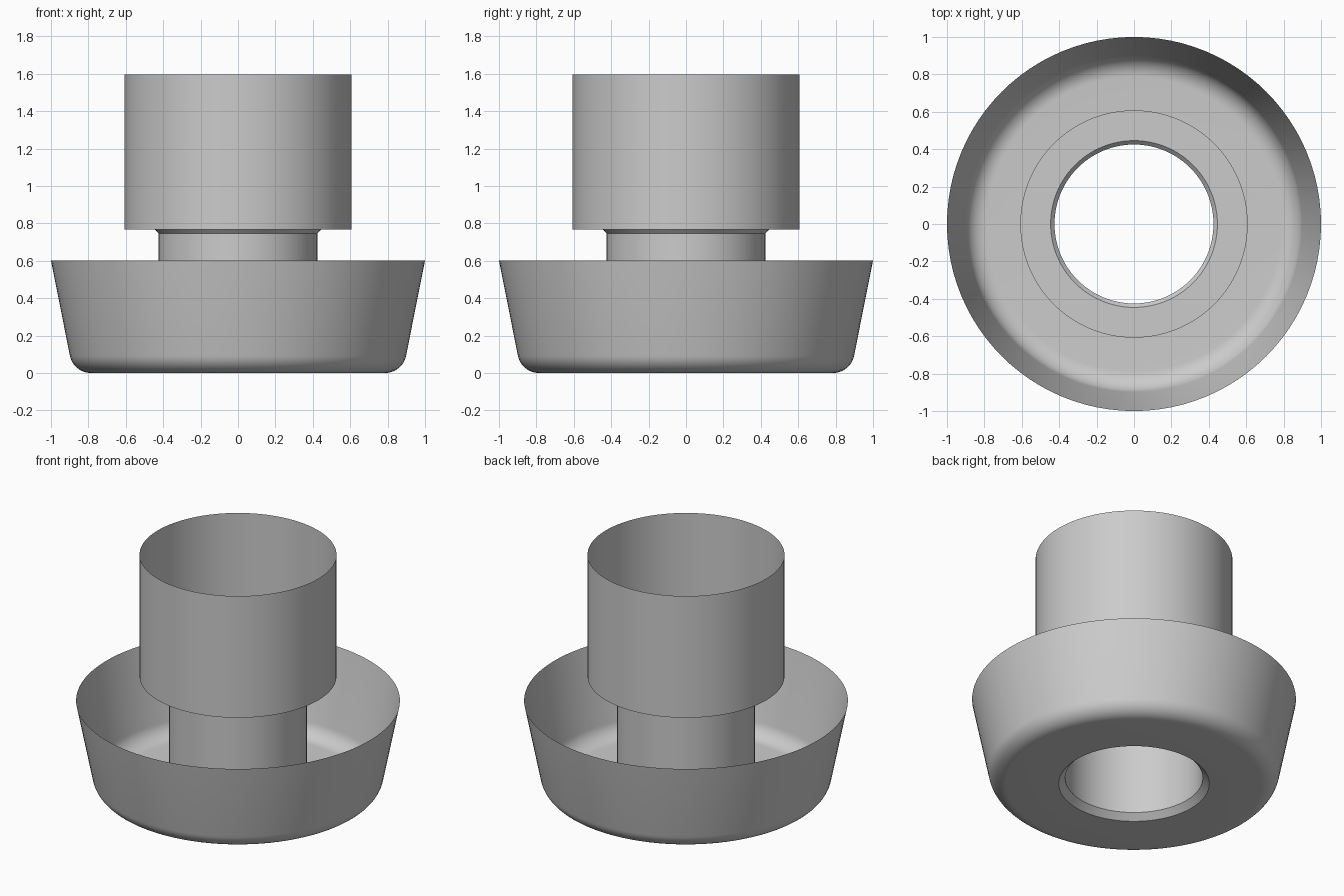
import bpy
import bmesh
from math import sin, cos, pi, radians

cube = bpy.data.objects.get("Cube")
if cube:
    bpy.data.objects.remove(cube, do_unlink=True)

SEGMENTS = 96

grey = bpy.data.materials.new("plain grey")
grey.use_nodes = True
color = (0.6, 0.6, 0.6, 1)
grey.diffuse_color = color
grey.node_tree.nodes["Principled BSDF"].inputs["Base Color"].default_value = color


def lathe(name, profile):
    """Revolve an open (radius, height) profile around z as a thin sheet."""
    bm = bmesh.new()
    rings = []
    for r, z in profile:
        angles = [2 * pi * j / SEGMENTS for j in range(SEGMENTS)]
        rings.append([bm.verts.new((r * cos(a), r * sin(a), z)) for a in angles])
    for low, high in zip(rings, rings[1:]):
        for j in range(SEGMENTS):
            k = (j + 1) % SEGMENTS
            bm.faces.new((low[j], low[k], high[k], high[j]))
    mesh = bpy.data.meshes.new(name)
    bm.to_mesh(mesh)
    bm.free()
    mesh.materials.append(grey)
    obj = bpy.data.objects.new(name, mesh)
    bpy.context.collection.objects.link(obj)
    bpy.ops.object.select_all(action='DESELECT')
    obj.select_set(True)
    bpy.context.view_layer.objects.active = obj
    bpy.ops.object.shade_smooth_by_angle(angle=radians(30))
    return obj


# Wide flared dish: flat floor, rounded lower corner, sloping wall
fillet = 0.115
arc = [radians(-90 + 78.7 * i / 10) for i in range(11)]
corner = [(0.786 + fillet * cos(a), fillet + fillet * sin(a)) for a in arc]
lathe("dish", [(0.465, 0)] + corner + [(1.0, 0.602)])

# Central open tube with a chamfer at both ends
lathe("tube", [(0.446, 0.768), (0.425, 0.746), (0.425, 0.04), (0.465, 0)])

# Upper cup: flat ring floor and straight wall, open at the top
lathe("upper_cup", [(0.446, 0.768), (0.608, 0.768), (0.608, 1.597)])
